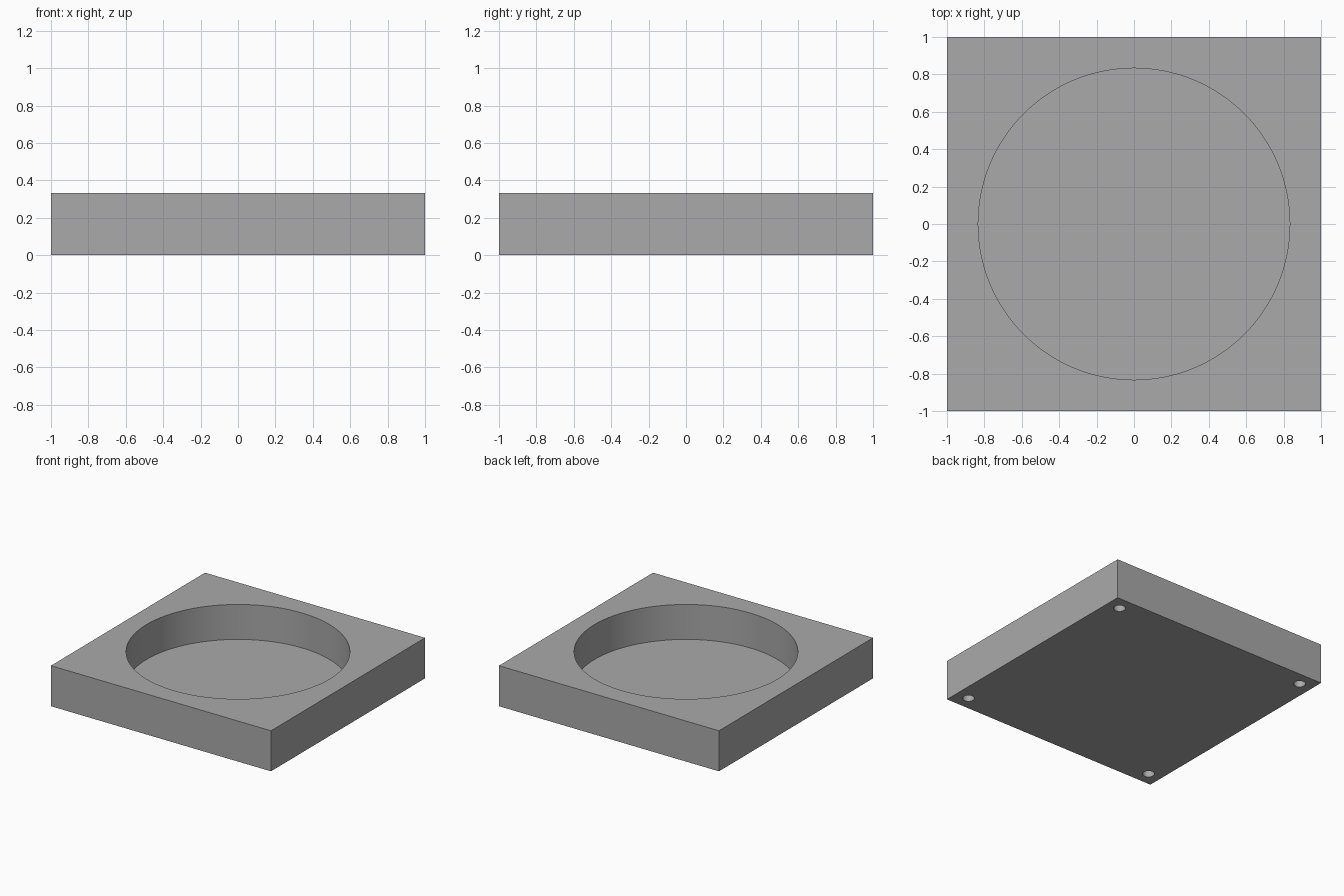
import bpy
import math

if "Cube" in bpy.data.objects:
    bpy.data.objects.remove(bpy.data.objects["Cube"], do_unlink=True)

HEIGHT = 0.333
POCKET_RADIUS, POCKET_DEPTH = 0.833, 0.287
HOLE_RADIUS, HOLE_DEPTH, HOLE_OFFSET = 0.045, 0.2, 0.885

# Single plain grey
GREY = (0.4, 0.4, 0.4, 1)
grey = bpy.data.materials.new("plain_grey")
grey.use_nodes = True
grey.diffuse_color = GREY
grey.node_tree.nodes["Principled BSDF"].inputs["Base Color"].default_value = GREY


def cut_cylinder(target, radius, x, y, bottom, top, sides):
    """Cut a vertical round hole out of the target."""
    bpy.ops.mesh.primitive_cylinder_add(
        vertices=sides, radius=radius, depth=top - bottom,
        location=(x, y, (top + bottom) / 2))
    cutter = bpy.context.object
    cutter.name = "hole_cutter"
    cutter.hide_render = True
    cutter.data.materials.append(grey)
    mod = target.modifiers.new("round_cut", 'BOOLEAN')
    mod.operation = 'DIFFERENCE'
    mod.solver = 'EXACT'
    mod.object = cutter
    bpy.context.view_layer.objects.active = target
    bpy.ops.object.modifier_apply(modifier=mod.name)
    bpy.data.objects.remove(cutter, do_unlink=True)


# Square block
bpy.ops.mesh.primitive_cube_add(size=1, location=(0, 0, HEIGHT / 2))
block = bpy.context.object
block.name = "square_tray"
block.scale = (2, 2, HEIGHT)
bpy.ops.object.transform_apply(location=True, rotation=False, scale=True)
block.data.materials.append(grey)

# Round pocket in the top
cut_cylinder(block, POCKET_RADIUS, 0, 0, HEIGHT - POCKET_DEPTH, HEIGHT + 0.1, 128)

# Blind holes in the underside, one at each corner
for sx in (-1, 1):
    for sy in (-1, 1):
        cut_cylinder(block, HOLE_RADIUS, sx * HOLE_OFFSET, sy * HOLE_OFFSET,
                     -0.1, HOLE_DEPTH, 32)

# Smooth round walls, crisp rims
bpy.ops.object.select_all(action='DESELECT')
block.select_set(True)
bpy.context.view_layer.objects.active = block
bpy.ops.object.shade_smooth_by_angle(angle=math.radians(30))
